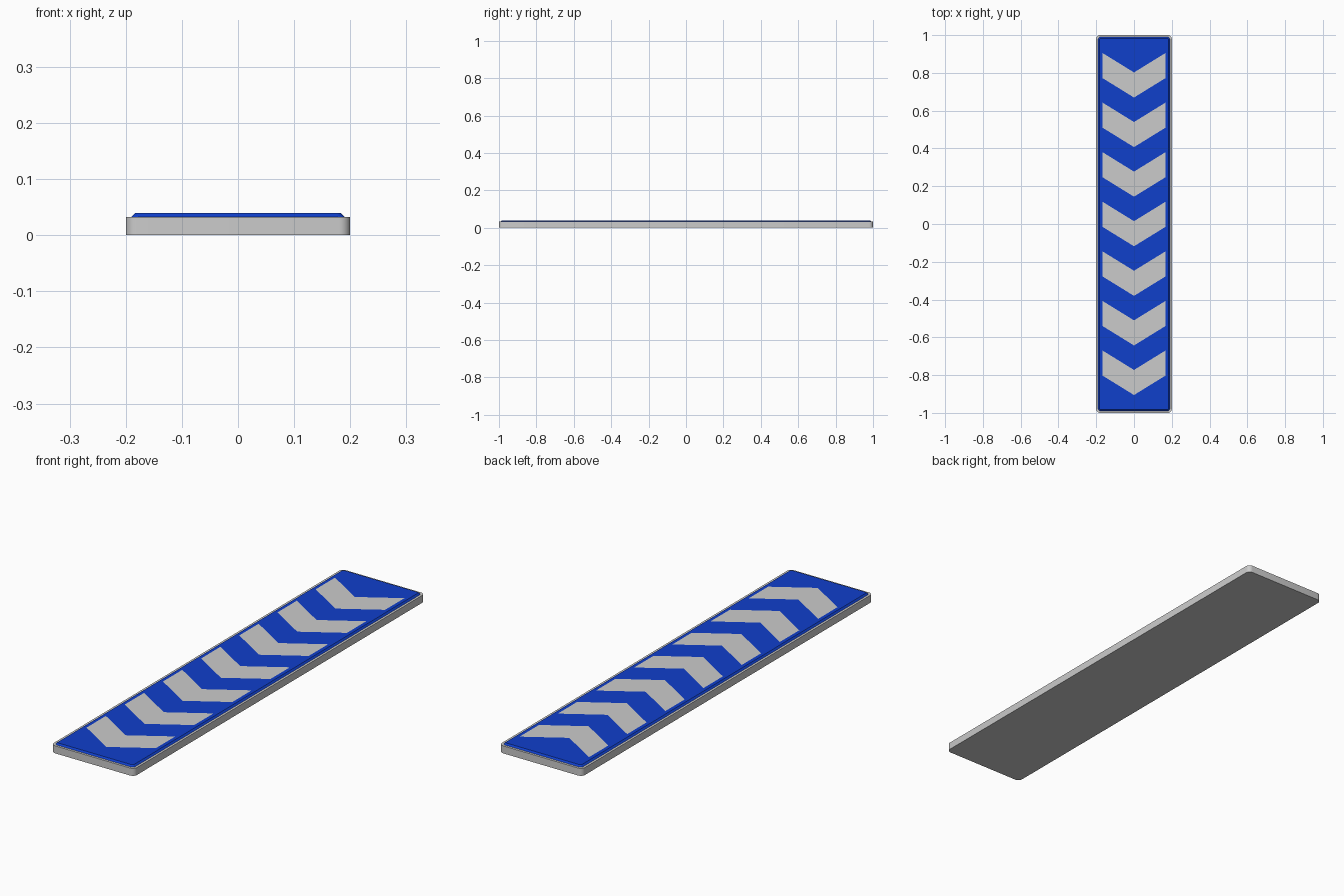
import bpy, bmesh, math

if "Cube" in bpy.data.objects:
    bpy.data.objects.remove(bpy.data.objects["Cube"])


def make_object(name, bm, color=None):
    bmesh.ops.recalc_face_normals(bm, faces=bm.faces)
    mesh = bpy.data.meshes.new(name)
    bm.to_mesh(mesh)
    bm.free()
    obj = bpy.data.objects.new(name, mesh)
    bpy.context.collection.objects.link(obj)
    if color:
        mat = bpy.data.materials.new(name + "_material")
        mat.diffuse_color = color
        mat.use_nodes = True
        mat.node_tree.nodes["Principled BSDF"].inputs["Base Color"].default_value = mat.diffuse_color
        mesh.materials.append(mat)
    bpy.ops.object.select_all(action='DESELECT')
    obj.select_set(True)
    bpy.context.view_layer.objects.active = obj
    bpy.ops.object.shade_smooth_by_angle(angle=math.radians(30))
    return obj


def rounded_rect(hx, hy, r, steps=6):
    pts = []
    for i, (sx, sy) in enumerate([(1, 1), (-1, 1), (-1, -1), (1, -1)]):
        for k in range(steps + 1):
            a = math.pi / 2 * (i + k / steps)
            pts.append((sx * (hx - r) + r * math.cos(a),
                        sy * (hy - r) + r * math.sin(a)))
    return pts


def loft(name, layers, color=None):
    """Stack closed outlines given as (points, z) and cap both ends."""
    bm = bmesh.new()
    rings = [[bm.verts.new((x, y, z)) for x, y in pts] for pts, z in layers]
    for low, high in zip(rings, rings[1:]):
        n = len(low)
        for i in range(n):
            j = (i + 1) % n
            bm.faces.new((low[i], low[j], high[j], high[i]))
    bm.faces.new(rings[0][::-1])
    bm.faces.new(rings[-1])
    return make_object(name, bm, color)


BASE_TOP, TOP = 0.0325, 0.0395

# Grey slab with rounded corners
slab = rounded_rect(0.2, 1.0, 0.02)
loft("base_slab", [(slab, 0), (slab, BASE_TOP)])

# Blue face panel with chamfered border
loft("blue_panel", [(rounded_rect(0.19, 0.99, 0.014), BASE_TOP),
                    (rounded_rect(0.183, 0.983, 0.008), TOP)],
     (0.005, 0.05, 0.6, 1))

# Row of seven grey chevron inlays
bm = bmesh.new()
for i in range(7):
    cy = (3 - i) * 0.2625
    left, mid, right = [
        [bm.verts.new((x, cy + y, TOP + 0.0005)) for y in ys]
        for x, ys in ((-0.167, (0.118, -0.015)),
                      (0, (0.015, -0.118)),
                      (0.167, (0.118, -0.015)))]
    for a, b in ((left, mid), (mid, right)):
        bm.faces.new((a[0], a[1], b[1], b[0]))
make_object("chevron_inlays", bm)
